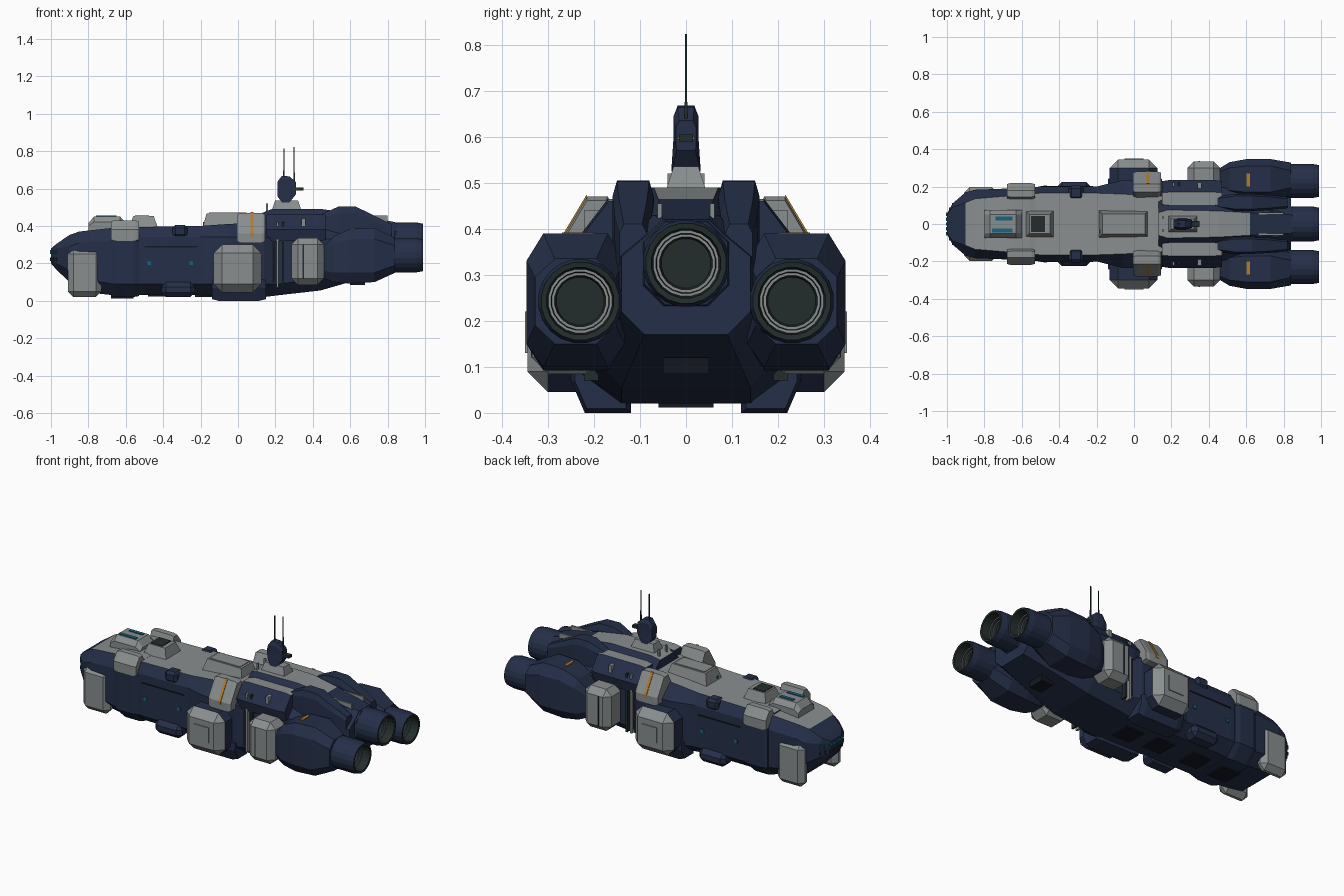
import bpy, bmesh, math
from mathutils import Vector

def mat(name, r, g, b):
    m = bpy.data.materials.new(name)
    m.diffuse_color = (r, g, b, 1)
    return m

NAVY = mat("navy_hull", .018, .028, .065)
GREY = mat("grey_plating", .25, .27, .27)
DARK = mat("dark_green_metal", .017, .027, .025)
TEAL = mat("teal_glass", .01, .13, .22)
ORANGE = mat("orange_stripe", .45, .2, .025)
BLACK = mat("black_panel", .007, .009, .014)

def finish(name, bm, mats, rule=None):
    bmesh.ops.recalc_face_normals(bm, faces=bm.faces)
    bm.normal_update()
    if rule:
        for f in bm.faces:
            f.material_index = rule(f.normal, f.calc_center_median())
    me = bpy.data.meshes.new(name)
    bm.to_mesh(me)
    bm.free()
    for m in mats:
        me.materials.append(m)
    ob = bpy.data.objects.new(name, me)
    bpy.context.collection.objects.link(ob)
    return ob

def skin(name, rings, mats, rule=None):
    bm = bmesh.new()
    vs = [[bm.verts.new(p) for p in r] for r in rings]
    n = len(vs[0])
    for a, b in zip(vs, vs[1:]):
        for i in range(n):
            j = (i + 1) % n
            bm.faces.new((a[i], a[j], b[j], b[i]))
    bm.faces.new(vs[0])
    bm.faces.new(vs[-1])
    return finish(name, bm, mats, rule)

# section: x, bottom / side / top half widths, z bottom / low side / high side / top
def loft(name, secs, mats, rule=None, yc=0):
    rings = []
    for x, wb, w, wt, z0, zl, zh, z1 in secs:
        half = [(wb, z0), (w, zl), (w, zh), (wt, z1)]
        pts = half + [(-y, z) for y, z in reversed(half)]
        rings.append([(x, yc + y, z) for y, z in pts])
    return skin(name, rings, mats, rule)

# chamfered box given by its extents; top can be drawn in for sloped sides
def block(name, x0, x1, y0, y1, z0, z1, mats, bevel=0, taper=0, rule=None):
    bm = bmesh.new()
    bmesh.ops.create_cube(bm, size=1)
    c = Vector(((x0 + x1) / 2, (y0 + y1) / 2, (z0 + z1) / 2))
    d = Vector((x1 - x0, abs(y1 - y0), z1 - z0))
    for v in bm.verts:
        top = v.co.z > 0
        v.co = Vector(v.co[i] * d[i] for i in range(3))
        if top:
            v.co.x -= math.copysign(taper, v.co.x)
            v.co.y -= math.copysign(min(taper, d.y * .4), v.co.y)
        v.co += c
    if bevel:
        bmesh.ops.bevel(bm, geom=bm.edges[:], offset=bevel, segments=1, affect='EDGES')
    return finish(name, bm, mats, rule)

def pair(name, x0, x1, y0, y1, z0, z1, mats, **k):
    for s, side in ((-1, "right"), (1, "left")):
        block(f"{name}_{side}", x0, x1, *sorted((s * y0, s * y1)), z0, z1, mats, **k)

def prism(name, x0, x1, prof, mats, inset=0, rule=None):
    cy = sum(p[0] for p in prof) / len(prof)
    cz = sum(p[1] for p in prof) / len(prof)
    for s, side in ((-1, "right"), (1, "left")):
        def ring(x, k):
            return [(x, s * (cy + (y - cy) * k), cz + (z - cz) * k) for y, z in prof]
        e = (x1 - x0) * .12
        rings = [ring(x0, 1 - inset), ring(x0 + e, 1), ring(x1 - e, 1), ring(x1, 1 - inset)]
        skin(f"{name}_{side}", rings, mats, rule)

# main hull with grey deck
loft("main_hull", [
    (-1.0, .03, .055, .05, .20, .215, .265, .28),
    (-.97, .07, .11, .09, .165, .20, .28, .305),
    (-.90, .10, .17, .115, .10, .16, .29, .352),
    (-.85, .12, .183, .135, .05, .12, .31, .37),
    (-.67, .13, .19, .15, .03, .09, .32, .39),
    (-.50, .13, .20, .165, .03, .09, .34, .395),
    (-.20, .13, .20, .165, .03, .09, .34, .40),
    (-.06, .14, .235, .16, .02, .09, .34, .41),
    (.14, .14, .235, .15, .02, .09, .34, .42),
    (.22, .14, .20, .13, .03, .09, .33, .41),
    (.44, .14, .20, .13, .055, .12, .33, .41),
    (.84, .09, .14, .08, .17, .22, .34, .39)],
    [NAVY, GREY], lambda n, c: int(n.z > .85 and -.9 < c.x < .3))

# nose window strip: angled teal plates and lower dark sensors
for i in range(-4, 5):
    y = i * .026
    x = -1.0 + max(0, abs(y) - .05) * .6
    block("bridge_window", x - .006, x + .012, y - .009, y + .009, .25, .272, [TEAL])
    block("nose_sensor", x - .005, x + .012, y - .008, y + .008, .212, .232, [DARK])

# cheek plates beside the nose
pair("cheek_plate", -.91, -.73, .12, .197, .02, .28, [GREY], bevel=.03)

# forward collar with grey shoulder caps
loft("forward_collar", [
    (-.68, .13, .195, .14, .025, .09, .32, .395),
    (-.65, .14, .21, .15, .02, .09, .32, .40),
    (-.56, .14, .21, .15, .02, .09, .32, .40),
    (-.53, .13, .20, .14, .025, .09, .32, .395)], [NAVY, GREY],
    lambda n, c: int(n.z > .85))
prism("shoulder_cap", -.68, -.53, [(.13, .39), (.145, .43), (.18, .43), (.218, .38), (.218, .32), (.18, .32)],
      [GREY], inset=.12)

# deck hatches
loft("front_hatch", [
    (-.80, .07, .075, .05, .36, .37, .40, .415),
    (-.77, .07, .075, .05, .36, .37, .42, .45),
    (-.63, .07, .075, .05, .36, .37, .42, .45),
    (-.60, .07, .075, .05, .36, .37, .40, .415)], [GREY])
block("hatch_skylight", -.76, -.65, -.045, -.025, .448, .455, [TEAL])
block("hatch_skylight_slit", -.74, -.65, .02, .04, .448, .455, [TEAL])
block("second_hatch", -.585, -.425, -.075, .075, .38, .452, [GREY], taper=.025)
block("second_hatch_window", -.55, -.475, -.042, .042, .448, .456, [DARK])
block("mid_hatch", -.19, .08, -.075, .075, .39, .467, [GREY], taper=.022)
block("mid_hatch_lid", -.155, .045, -.045, .045, .462, .471, [GREY])
block("mid_hatch_light", -.186, -.176, -.05, -.03, .405, .42, [TEAL])

# side details
pair("shoulder_knob", -.35, -.27, .13, .205, .34, .405, [NAVY], bevel=.015)
pair("belly_knob", -.41, -.23, .12, .225, .02, .10, [NAVY], bevel=.025)
for x in (-.475, -.25):
    pair("side_light", x - .01, x + .01, .19, .206, .19, .21, [TEAL])
pair("side_rail", -.50, -.22, .19, .204, .285, .292, [BLACK])

# middle pods, skids and shoulder armour
pair("middle_pod", -.13, .125, .17, .345, .045, .30, [NAVY, GREY], bevel=.045,
     rule=lambda n, c: int(abs(n.y) > .5 and abs(c.y) > .25))
pair("middle_pod_plate", -.05, .05, .33, .35, .13, .22, [GREY])
prism("skid", -.14, .15, [(.12, .0), (.22, .0), (.25, .07), (.25, .12), (.12, .12)], [NAVY], inset=.15)
prism("shoulder_armour", -.005, .145, [(.14, .41), (.17, .47), (.215, .47), (.28, .36), (.28, .31), (.2, .31)],
      [GREY], inset=.1)
for s in (-1, 1):
    skin("armour_stripe", [[(x, s * y, z) for y, z in
         ((.216, .474), (.283, .362), (.283, .345), (.27, .345), (.21, .46))] for x in (.066, .082)], [ORANGE])

# recess and pipes behind the pods
pair("recess", .15, .20, .15, .215, .10, .36, [BLACK])
for x in (.205, .235):
    pair("pipe", x, x + .012, .19, .222, .07, .42, [GREY if x < .22 else DARK])

# rear superstructure with grey spine
loft("superstructure", [
    (.13, .14, .14, .06, .30, .33, .40, .47),
    (.18, .15, .15, .075, .30, .33, .41, .49),
    (.45, .15, .15, .07, .30, .33, .41, .49),
    (.62, .14, .14, .06, .25, .28, .39, .465),
    (.84, .11, .11, .05, .21, .26, .36, .42)],
    [NAVY, GREY], lambda n, c: int(n.z > .9 and c.x < .6))
prism("slanted_fairing", .15, .47, [(.09, .40), (.10, .465), (.17, .465), (.235, .38), (.22, .32), (.1, .32)],
      [NAVY, GREY], inset=.08, rule=lambda n, c: int(n.z > .9))
pair("fairing_slat", .34, .36, .15, .222, .38, .44, [GREY])
pair("deck_trim", .46, .80, .052, .062, .40, .455, [GREY])

# upper humps
for s, side in ((-1, "right"), (1, "left")):
    loft("hump_" + side, [
        (.44, .035, .035, .02, .36, .38, .44, .46),
        (.54, .045, .045, .035, .36, .38, .47, .505),
        (.63, .045, .045, .035, .36, .38, .47, .503),
        (.72, .04, .04, .03, .34, .36, .43, .46),
        (.82, .03, .03, .02, .32, .34, .39, .41)], [NAVY], yc=s * .115)

# grey rear side pods
pair("rear_side_pod", .285, .46, .18, .335, .085, .335, [GREY], bevel=.035)
pair("rear_pod_band", .345, .352, .2, .337, .12, .30, [DARK])

# nacelles
for s, side in ((-1, "right"), (1, "left")):
    loft("nacelle_" + side, [
        (.46, .04, .06, .04, .12, .16, .26, .29),
        (.51, .055, .09, .06, .10, .15, .30, .345),
        (.60, .07, .107, .07, .092, .15, .33, .385),
        (.73, .07, .107, .07, .10, .15, .33, .39),
        (.84, .045, .088, .045, .15, .19, .295, .335)], [NAVY], yc=s * .24)
    block("nacelle_stripe", .602, .62, s * .235 - .035, s * .235 + .035, .383, .392, [ORANGE])

# engines: lathed bell, dark rim, pale ring, dark core
PROFILE = [(.76, .085, 0), (.83, .095, 0), (.955, .095, 0), (.99, .088, 0), (.988, .076, 1),
           (.94, .072, 1), (.94, .066, 2), (.925, .064, 1), (.925, .058, 2), (.91, .054, 1)]
def engine(name, yc, zc, k):
    bm = bmesh.new()
    n = 20
    prev = None
    for x, r, m in PROFILE:
        ring = [bm.verts.new((x, yc + k * r * math.cos(2 * math.pi * (i + .5) / n),
                              zc + k * r * math.sin(2 * math.pi * (i + .5) / n))) for i in range(n)]
        if prev:
            for i in range(n):
                j = (i + 1) % n
                bm.faces.new((prev[i], prev[j], ring[j], ring[i])).material_index = m
        else:
            bm.faces.new(ring)
        prev = ring
    bm.faces.new(prev).material_index = 1
    finish(name, bm, [NAVY, DARK, GREY])
engine("engine_center", 0, .325, 1.0)
engine("engine_right", -.23, .243, .97)
engine("engine_left", .23, .243, .97)
loft("center_engine_housing", [
    (.60, .08, .13, .08, .20, .26, .38, .43),
    (.76, .07, .12, .07, .21, .26, .38, .43),
    (.85, .045, .09, .045, .235, .28, .37, .415)], [NAVY])

# sensor turret and antennas
block("turret_base", .18, .34, -.045, .045, .48, .535, [GREY], taper=.018)
loft("turret_body", [
    (.21, .02, .022, .015, .56, .58, .62, .635),
    (.235, .032, .027, .018, .525, .60, .645, .668),
    (.275, .032, .027, .018, .525, .60, .645, .665),
    (.31, .02, .022, .015, .57, .58, .62, .635)], [NAVY])
block("turret_barrel", .30, .35, -.015, .015, .59, .605, [DARK])
block("turret_stripe", .305, .314, -.019, .019, .594, .6, [ORANGE])
for x, z in ((.245, .815), (.30, .823)):
    block("antenna_mast", x - .006, x + .006, -.005, .005, .60, .70, [DARK], taper=.003)
    block("antenna_tip", x - .0025, x + .0025, -.0025, .0025, .69, z, [DARK])
pair("deck_post", .15, .16, .03, .04, .45, .52, [GREY])

# dark belly panels
for x, z in ((-.62, .012), (-.42, .022), (-.17, .02), (.04, .012)):
    block("belly_panel", x - .06, x + .06, -.06, .06, z, z + .025, [BLACK])
block("belly_vent", .60, .68, -.05, .05, .085, .12, [BLACK])
